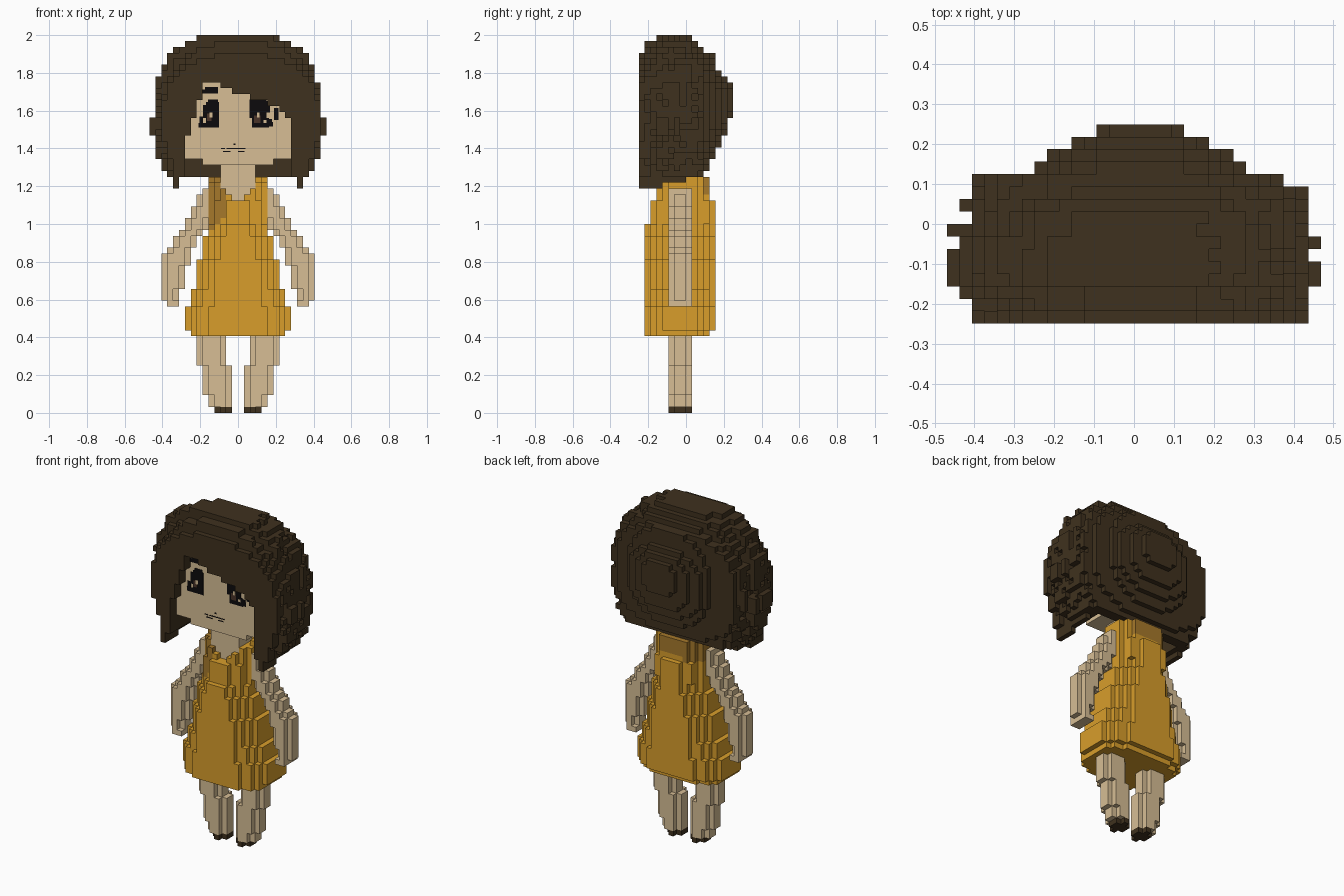
import bpy, bmesh, random

if "Cube" in bpy.data.objects:
    bpy.data.objects.remove(bpy.data.objects["Cube"], do_unlink=True)

random.seed(4)
V = 1 / 32      # edge length of one block
FACE_J = -6     # depth step of the face front, set back behind the fringe


def material(name, rgb):
    lin = [((c / 255 + 0.055) / 1.055) ** 2.4 for c in rgb]
    m = bpy.data.materials.new(name)
    m.use_nodes = True
    m.diffuse_color = (*lin, 1)
    m.node_tree.nodes["Principled BSDF"].inputs["Base Color"].default_value = (*lin, 1)
    return m


HAIR = material("dark brown", (63, 49, 30))
SKIN = material("skin tan", (215, 190, 149))
DRESS = material("mustard", (216, 158, 43))
SHADE = material("dark mustard", (166, 121, 43))
BLACK = material("black", (12, 10, 12))
IRIS = material("iris brown", (74, 52, 40))

# The four corners of each outward block side
SIDES = {
    (1, 0, 0): [(1, 0, 0), (1, 1, 0), (1, 1, 1), (1, 0, 1)],
    (-1, 0, 0): [(0, 0, 0), (0, 0, 1), (0, 1, 1), (0, 1, 0)],
    (0, 1, 0): [(0, 1, 0), (0, 1, 1), (1, 1, 1), (1, 1, 0)],
    (0, -1, 0): [(0, 0, 0), (1, 0, 0), (1, 0, 1), (0, 0, 1)],
    (0, 0, 1): [(0, 0, 1), (1, 0, 1), (1, 1, 1), (0, 1, 1)],
    (0, 0, -1): [(0, 0, 0), (0, 1, 0), (1, 1, 0), (1, 0, 0)],
}


def finish(bm, name, mats):
    me = bpy.data.meshes.new(name)
    bm.to_mesh(me)
    bm.free()
    for m in mats:
        me.materials.append(m)
    ob = bpy.data.objects.new(name, me)
    bpy.context.collection.objects.link(ob)


def block_part(name, cells, mats, rule=lambda c: 0):
    """Skin a set of grid cells with quads; rule picks the material of each cell."""
    bm, verts = bmesh.new(), {}
    for c in sorted(cells):
        for n, corners in SIDES.items():
            if tuple(a + b for a, b in zip(c, n)) in cells:
                continue
            keys = [tuple(a + b for a, b in zip(c, o)) for o in corners]
            for k in keys:
                if k not in verts:
                    verts[k] = bm.verts.new([a * V for a in k])
            bm.faces.new([verts[k] for k in keys]).material_index = rule(c)
    finish(bm, name, mats)


def box(x0, x1, y0, y1, z0, z1):
    return {(i, j, k) for i in range(x0, x1) for j in range(y0, y1) for k in range(z0, z1)}


# Face: opening in the hair per level, under a slanted fringe
opening = box(-6, 6, -8, 0, 42, 43)
for k0, k1, a, b in [(43, 47, -9, 9), (47, 50, -8, 9), (50, 51, -7, 8), (51, 52, -7, 7),
                     (52, 53, -7, 5), (53, 54, -6, 2), (54, 55, -6, -1), (55, 56, -6, -3)]:
    opening |= box(a, b, -8, 0, k0, k1)
block_part("face", {c for c in opening if c[1] >= FACE_J}, [SKIN])
neck = box(-3, 3, -4, 1, 35, 42)
block_part("neck", neck, [SKIN])

# Hair: one rounded slice per depth step (left, right, bottom, top, squareness)
slices = {-8: (-13, 14, 38, 61, 2.3), -7: (-13, 14, 37, 63, 2.3), -6: (-14, 14, 37, 63, 2.5)}
slices.update({j: (-14, 14, 36, 64, 3) for j in range(-5, -1)})
slices.update({j: (-13, 14, 36, 64, 2.8) for j in range(-1, 1)})
slices.update({1: (-13, 14, 37, 63, 2.8), 2: (-13, 14, 38, 62, 2.8), 3: (-13, 12, 41, 61, 2.8),
               4: (-8, 9, 43, 61, 2.6), 5: (-7, 8, 45, 58, 2.6), 6: (-5, 6, 47, 57, 2.6),
               7: (-3, 4, 50, 56, 2.6)})
hair = set()
for j, (x0, x1, z0, z1, p) in slices.items():
    cx, rx, cz, rz = (x0 + x1) / 2, (x1 - x0) / 2, (z0 + z1) / 2, (z1 - z0) / 2
    for k in range(max(z0, 40), z1):
        half = rx * max(0, 1 - abs((k + .5 - cz) / rz) ** p) ** (1 / p)
        if j < -5 and k < 49:  # long locks beside the face
            half = max(half, 12 if k < 43 else 13)
        # uneven strands on the two sides
        lo = cx - half + (random.random() < .3 and -8 < j < 3)
        hi = cx + half - (random.random() < .3 and -8 < j < 3)
        for i in range(-16, 16):
            open_below = j < 1 and k < 43 and -9 <= i < 9
            if lo < i + .5 < hi and not open_below:
                hair.add((i, j, k))
hair |= box(-15, -13, -5, -2, 47, 50) | box(-15, -13, -1, 0, 47, 50)   # side tufts
hair |= box(13, 15, -5, -3, 47, 50) | box(13, 15, -2, -1, 47, 50)
hair |= box(-14, -12, 1, 2, 48, 52)
for x in (-11, 10):                                                   # hanging tips
    hair |= box(x, x + 1, -8, -4, 38, 41) | box(x, x + 1, -4, 0, 39, 41)
block_part("hair", hair - opening, [HAIR])

# Dress: rounded plan per level (bottom, top, half width, front, back, squareness)
dress = set()
for k0, k1, w, y0, y1, p in [(13, 14, 8, -7, 4, 2.8), (14, 18, 9, -7, 5, 2.8),
                             (18, 21, 8, -7, 5, 2.6), (21, 26, 7, -7, 5, 2.4),
                             (26, 30, 6, -7, 5, 2.1), (30, 32, 5, -7, 5, 2),
                             (32, 36, 5, -6, 5, 2), (36, 39, 5, -5, 4, 2.2),
                             (39, 40, 5, -4, 4, 2.6)]:
    cy, ry = (y0 + y1) / 2, (y1 - y0) / 2
    for i, j, k in box(-w, w, y0, y1, k0, k1):
        inside = abs((i + .5) / w) ** p + abs((j + .5 - cy) / ry) ** p < 1.02
        neckline = j < 0 and abs(i + .5) < k - 35.4
        if inside and not neckline:
            dress.add((i, j, k))


def dress_colour(c):
    """Shaded right shoulder, running round to the back of the neck."""
    i, j, k = c
    front_fold = j < 0 and -5 <= i < -2 and k >= 36 + i
    back_yoke = j >= 0 and i < 3 and k >= (36 if i < -2 else 37)
    return 1 if front_fold or back_yoke else 0


block_part("dress", dress - neck, [DRESS, SHADE], dress_colour)


# Limbs: four blocks deep with trimmed corners, levels of (bottom, top, inner, outer)
def limb(levels):
    cells = set()
    for k0, k1, a, b in levels:
        trim = 1 if b - a > 2 else 0
        cells |= box(a, b, -2, 0, k0, k1) | box(a + trim, b - trim, -3, 1, k0, k1)
    return cells


arm = limb([(18, 19, 10, 12), (19, 21, 10, 13), (21, 25, 9, 13), (25, 27, 8, 13),
            (27, 28, 8, 12), (28, 30, 7, 11), (30, 31, 6, 10), (31, 33, 5, 9),
            (33, 35, 4, 8), (35, 37, 4, 7), (37, 38, 4, 6)])
leg = limb([(1, 3, 1, 5), (3, 8, 1, 6), (8, 14, 2, 7)])
shoe = limb([(0, 1, 1, 4)])
for name, cells, mat in (("arm", arm, SKIN), ("leg", leg, SKIN), ("shoe", shoe, HAIR)):
    block_part("left_" + name, cells, [mat])
    block_part("right_" + name, {(-1 - i, j, k) for i, j, k in cells}, [mat])


# Painted face details: thin plates on the face front
def plates(name, mat, rects, lift):
    bm = bmesh.new()
    for x0, x1, z0, z1 in rects:
        r = bmesh.ops.create_cube(bm, size=1)
        for v in r["verts"]:
            v.co = ((x0 + x1) / 2 + v.co.x * (x1 - x0), FACE_J * V + v.co.y * 2 * lift,
                    (z0 + z1) / 2 + v.co.z * (z1 - z0))
    finish(bm, name, [mat])


plates("right_eye", BLACK, [(-.17, -.1, 1.51, 1.645), (-.16, -.105, 1.645, 1.66),
                            (-.185, -.17, 1.56, 1.63), (-.21, -.17, 1.51, 1.535),
                            (-.205, -.185, 1.535, 1.57)], .002)
plates("left_eye", BLACK, [(.06, .15, 1.56, 1.66), (.075, .165, 1.51, 1.56),
                           (.15, .18, 1.535, 1.555), (.15, .17, 1.59, 1.65),
                           (.165, .185, 1.515, 1.54), (.19, .215, 1.55, 1.615)], .002)
plates("irises", IRIS, [(-.165, -.14, 1.545, 1.585), (.085, .12, 1.535, 1.575)], .003)
plates("eye_glints", SKIN, [(-.15, -.135, 1.565, 1.59), (.1, .115, 1.565, 1.59),
                            (.135, .15, 1.535, 1.55)], .004)
plates("eyebrow", BLACK, [(-.19, -.105, 1.69, 1.712), (-.175, -.105, 1.712, 1.724)], .002)
plates("nose_and_mouth", BLACK, [(-.025, -.012, 1.418, 1.426), (-.09, -.07, 1.397, 1.402),
                                 (-.06, .04, 1.397, 1.402), (-.08, -.04, 1.382, 1.387),
                                 (.0, .035, 1.382, 1.387)], .002)
